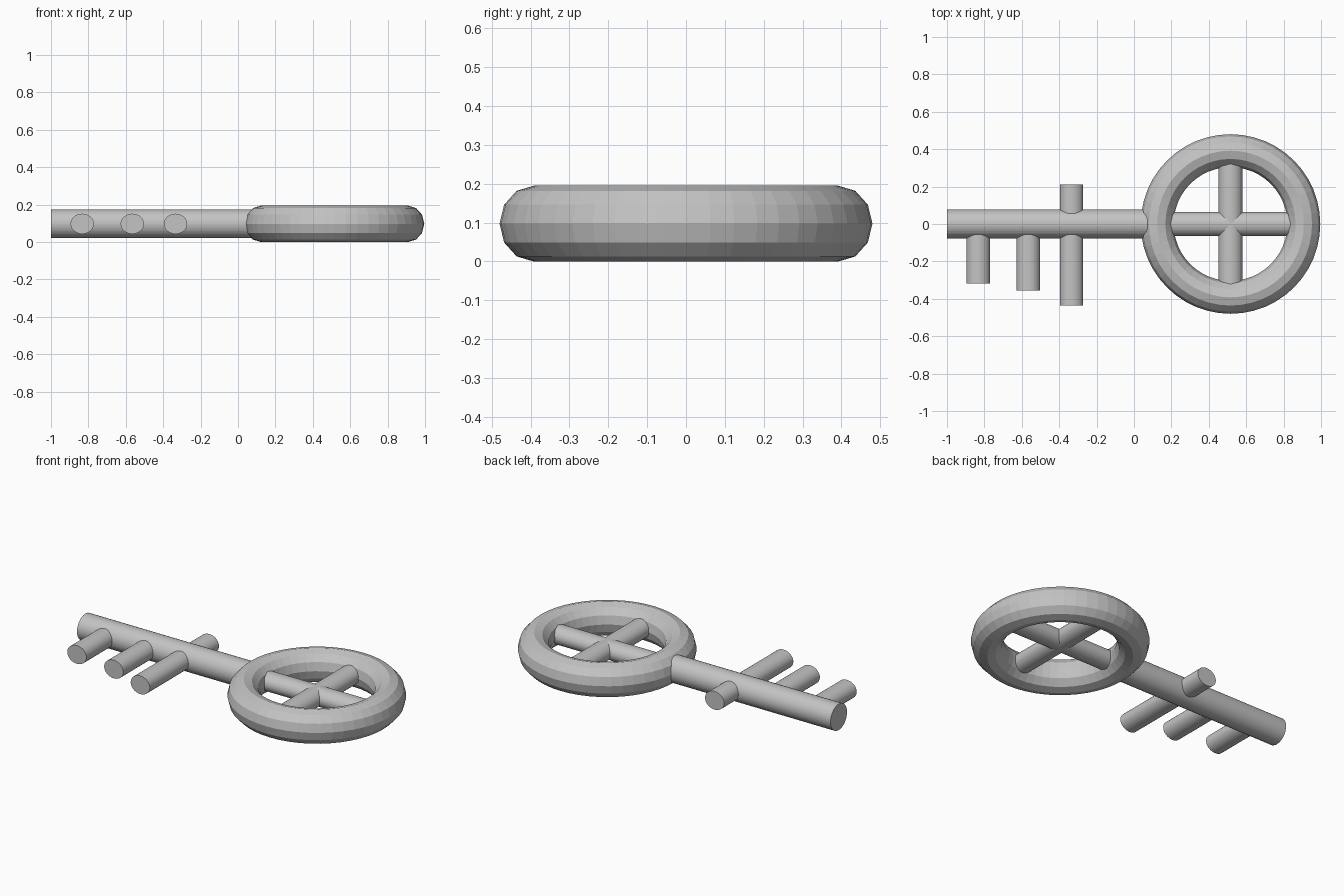
import bpy, math
from mathutils import Vector

if "Cube" in bpy.data.objects:
    bpy.data.objects.remove(bpy.data.objects["Cube"])

MID = 0.0975          # height of the key's centre plane
RING_X = 0.516        # centre of the bow ring

grey = bpy.data.materials.new("plain_grey")
grey.diffuse_color = (0.55, 0.55, 0.55, 1)
grey.use_nodes = True
grey.node_tree.nodes["Principled BSDF"].inputs["Base Color"].default_value = grey.diffuse_color


def rod(name, start, end, r_side, r_z, sides=48):
    """Horizontal rod from start to end (x, y) with an oval section."""
    a, b = Vector((*start, MID)), Vector((*end, MID))
    d = b - a
    side = Vector((-d.y, d.x, 0)).normalized()
    verts = []
    for p in (a, b):
        for i in range(sides):
            t = 2 * math.pi * i / sides
            verts.append(p + side * r_side * math.cos(t) + Vector((0, 0, r_z * math.sin(t))))
    faces = [(i, i + sides, (i + 1) % sides + sides, (i + 1) % sides) for i in range(sides)]
    faces += [tuple(range(sides)), tuple(reversed(range(sides, 2 * sides)))]
    return make(name, verts, faces)


def make(name, verts, faces):
    mesh = bpy.data.meshes.new(name)
    mesh.from_pydata(verts, [], faces)
    # flip if the winding came out inward
    import bmesh
    bm = bmesh.new()
    bm.from_mesh(mesh)
    bmesh.ops.recalc_face_normals(bm, faces=bm.faces)
    bm.to_mesh(mesh)
    bm.free()
    mesh.materials.append(grey)
    ob = bpy.data.objects.new(name, mesh)
    bpy.context.collection.objects.link(ob)
    return ob


# Bow ring: faceted torus with twelve-sided, slightly oval section
N, M = 48, 12
R, TUBE_R, TUBE_Z = 0.392, 0.088, 0.0975
ring_verts = []
for i in range(N):
    a = 2 * math.pi * i / N
    for j in range(M):
        t = 2 * math.pi * j / M
        r = R + TUBE_R * math.cos(t)
        ring_verts.append((RING_X + r * math.cos(a), r * math.sin(a), MID + TUBE_Z * math.sin(t)))
ring_faces = [(i * M + j, (i + 1) % N * M + j, (i + 1) % N * M + (j + 1) % M, i * M + (j + 1) % M)
              for i in range(N) for j in range(M)]
make("bow_ring", ring_verts, ring_faces)

# Crossed spokes inside the ring
rod("spoke_long", (RING_X - R, 0), (RING_X + R, 0), 0.063, 0.054)
rod("spoke_cross", (RING_X, -R), (RING_X, R), 0.063, 0.054)

# Shaft
rod("shaft", (-1, 0), (0.11, 0), 0.077, 0.077)

# Teeth: (x, y of the tip)
for n, (x, tip) in enumerate([(-0.833, -0.317), (-0.565, -0.355), (-0.334, -0.437), (-0.334, 0.21)]):
    rod(f"tooth_{n + 1}", (x, 0), (x, tip), 0.0625, 0.054)
